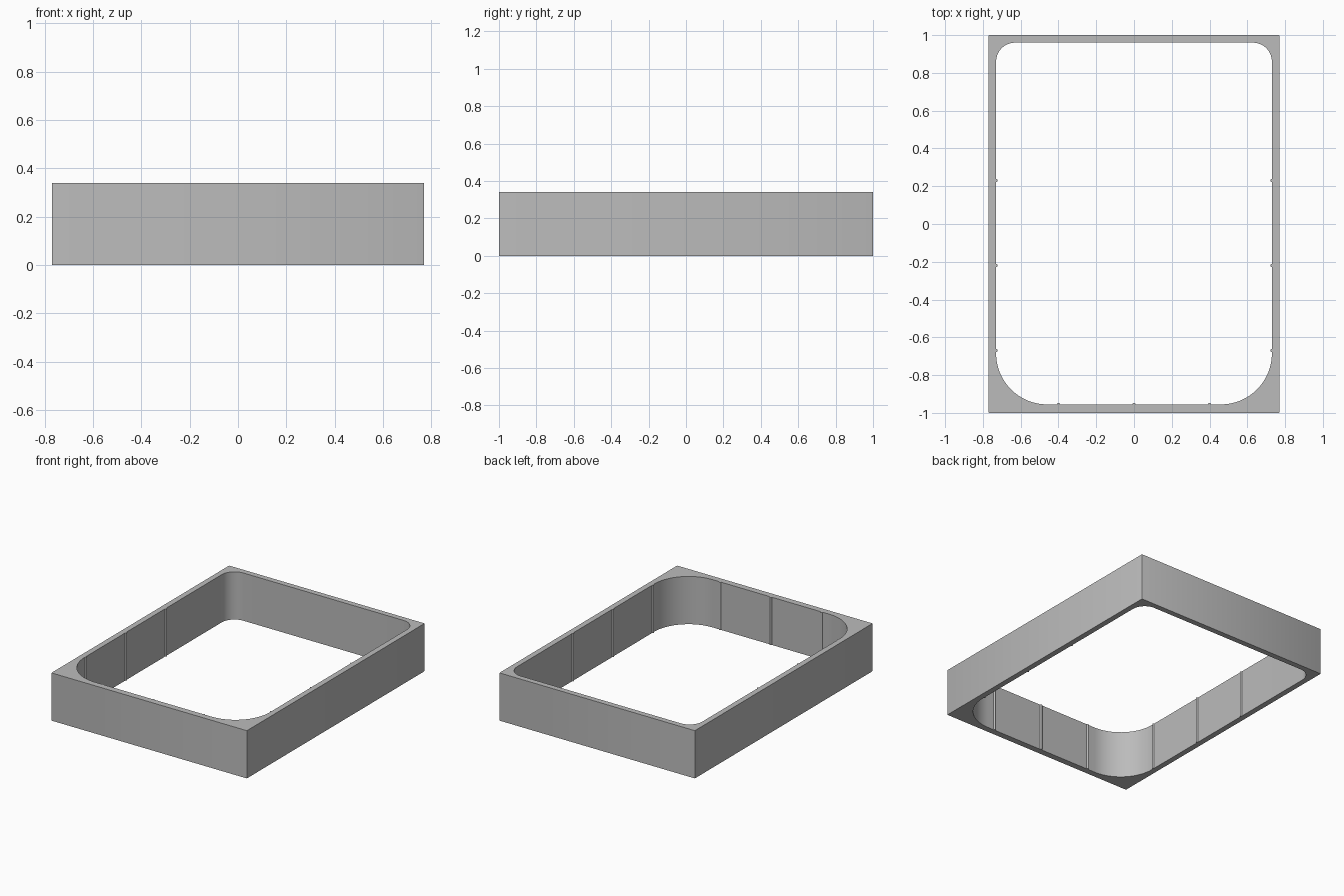
import bpy, bmesh
from math import sin, cos, radians, pi

if "Cube" in bpy.data.objects:
    bpy.data.objects.remove(bpy.data.objects["Cube"], do_unlink=True)

HALF_X, HALF_Y, HEIGHT = 0.77, 1.0, 0.34
IN_X, IN_FRONT, IN_BACK = 0.73, -0.955, 0.96
FRONT_R, BACK_R, EDGE_R, RIB_R = 0.27, 0.10, 0.005, 0.008


def arc(cx, cy, r, start, end, steps):
    """Points along an arc, angles in degrees."""
    angles = [radians(start + (end - start) * i / steps) for i in range(steps + 1)]
    return [(cx + r * cos(a), cy + r * sin(a)) for a in angles]


def mirrored(half):
    """Close a right-hand half outline by mirroring it across x = 0."""
    return half + [(-x, y) for x, y in reversed(half) if x > 1e-6]


# Outer outline: a rectangle with barely softened corners
outer = mirrored(arc(HALF_X - EDGE_R, EDGE_R - HALF_Y, EDGE_R, -90, 0, 2)
                 + arc(HALF_X - EDGE_R, HALF_Y - EDGE_R, EDGE_R, 0, 90, 2))

# Inner outline: wide front corners, tight back corners and thin half-round ribs
inner = arc(0, IN_FRONT, RIB_R, 90, 0, 4)
inner += arc(0.4, IN_FRONT, RIB_R, 180, 0, 8)
inner += arc(IN_X - FRONT_R, IN_FRONT + FRONT_R, FRONT_R, -90, 0, 24)
for y in (-0.67, -0.22, 0.23):
    inner += arc(IN_X, y, RIB_R, 270, 90, 8)
inner += arc(IN_X - BACK_R, IN_BACK - BACK_R, BACK_R, 0, 90, 16)
inner = mirrored(inner)

# Fill between the outlines, then raise the frame
bm = bmesh.new()
edges = []
for outline in (outer, inner):
    verts = [bm.verts.new((x, y, 0)) for x, y in outline]
    edges += [bm.edges.new((verts[i - 1], verts[i])) for i in range(len(verts))]
bmesh.ops.triangle_fill(bm, edges=edges, use_beauty=True, normal=(0, 0, 1))
result = bmesh.ops.extrude_face_region(bm, geom=bm.faces[:], use_keep_orig=True)
top = [g for g in result["geom"] if isinstance(g, bmesh.types.BMVert)]
bmesh.ops.translate(bm, verts=top, vec=(0, 0, HEIGHT))
bmesh.ops.recalc_face_normals(bm, faces=bm.faces[:])
mesh = bpy.data.meshes.new("frame")
bm.to_mesh(mesh)
bm.free()

frame = bpy.data.objects.new("frame", mesh)
bpy.context.collection.objects.link(frame)
bpy.context.view_layer.objects.active = frame
frame.select_set(True)
bpy.ops.object.shade_smooth_by_angle(angle=pi / 6)

# Plain grey finish
grey = bpy.data.materials.new("grey")
grey.use_nodes = True
grey.diffuse_color = (0.5, 0.5, 0.5, 1)
grey.node_tree.nodes["Principled BSDF"].inputs["Base Color"].default_value = (0.5, 0.5, 0.5, 1)
mesh.materials.append(grey)
